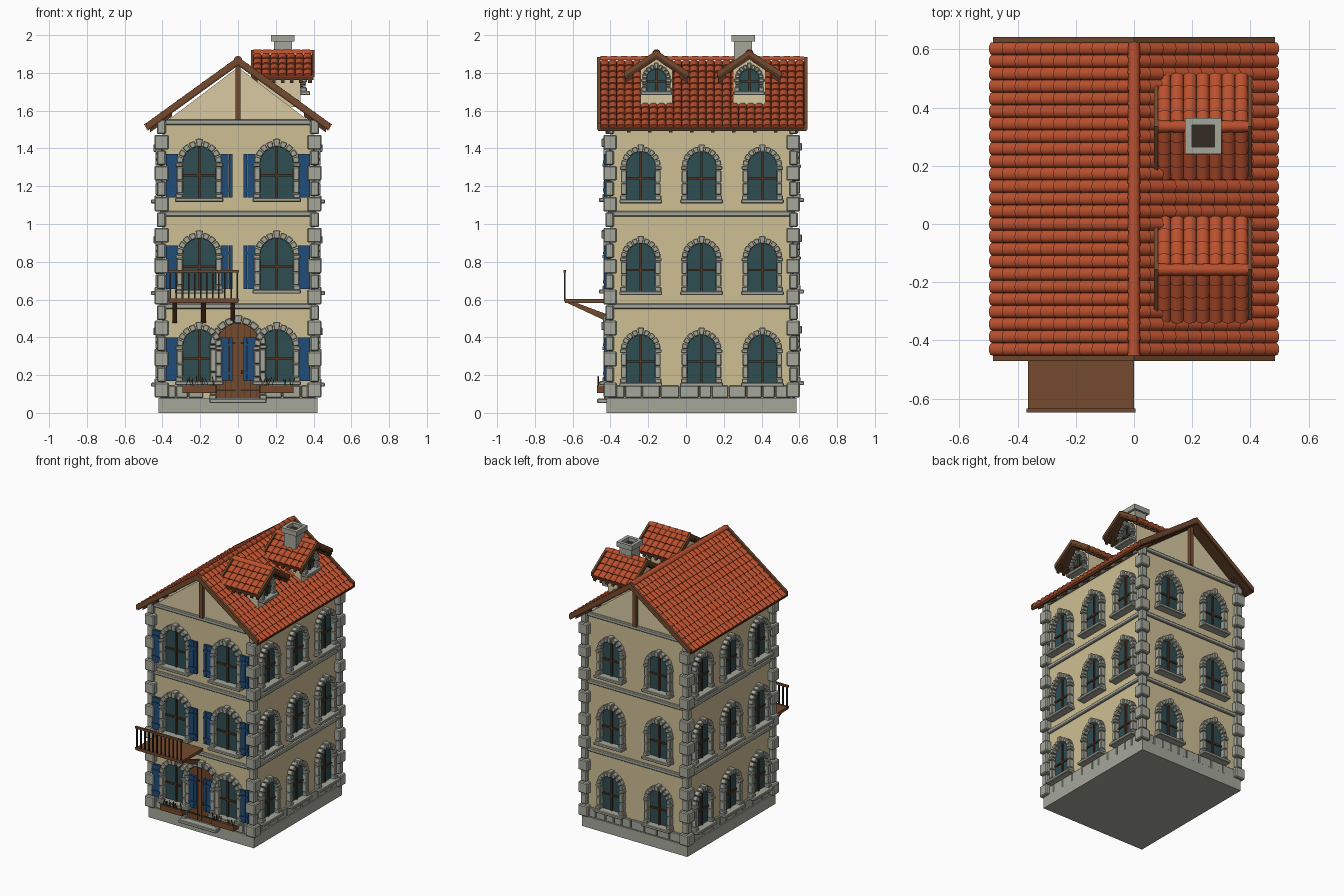
import bpy, bmesh, math, random
from mathutils import Matrix, Vector

if "Cube" in bpy.data.objects:
    bpy.data.objects.remove(bpy.data.objects["Cube"])
random.seed(4)
I = Matrix.Identity(4)

def mat(name, rgb):
    m = bpy.data.materials.new(name)
    lin = [((c / 255 + 0.055) / 1.055) ** 2.4 for c in rgb]
    m.diffuse_color = (*lin, 1)
    m.use_nodes = True
    m.node_tree.nodes["Principled BSDF"].inputs["Base Color"].default_value = m.diffuse_color
    return m

CREAM = mat("cream plaster", (207, 191, 148))
PALE = mat("pale plaster", (216, 202, 162))
STONE = mat("grey stone", (165, 167, 155))
GLASS = mat("teal glass", (47, 77, 82))
BLUE = mat("blue paint", (32, 77, 122))
WOOD = mat("brown wood", (116, 74, 45))
DARK = mat("dark wood", (82, 52, 32))
TILE = mat("terracotta", (186, 80, 46))
IRON = mat("black iron", (52, 44, 36))

def make(name, bm, material, smooth=False, bevel=0):
    bmesh.ops.recalc_face_normals(bm, faces=bm.faces[:])
    me = bpy.data.meshes.new(name)
    bm.to_mesh(me)
    bm.free()
    me.materials.append(material)
    ob = bpy.data.objects.new(name, me)
    bpy.context.collection.objects.link(ob)
    if bevel:
        b = ob.modifiers.new("bevel", 'BEVEL')
        b.width, b.segments = bevel, 1
    if smooth:
        bpy.ops.object.select_all(action='DESELECT')
        ob.select_set(True)
        bpy.context.view_layer.objects.active = ob
        bpy.ops.object.shade_smooth_by_angle(angle=math.radians(40))
    return ob

def loft(bm, a, b):
    """Closed solid between two matching rings."""
    a, b = [bm.verts.new(p) for p in a], [bm.verts.new(p) for p in b]
    n = len(a)
    bm.faces.new(a)
    bm.faces.new(b[::-1])
    for i in range(n):
        bm.faces.new((a[i], b[i], b[(i + 1) % n], a[(i + 1) % n]))

def prism(bm, pts, v0, v1, M=I):
    loft(bm, [M @ Vector((u, v0, w)) for u, w in pts], [M @ Vector((u, v1, w)) for u, w in pts])

def box(bm, x0, x1, y0, y1, z0, z1, M=I):
    prism(bm, [(x0, z0), (x1, z0), (x1, z1), (x0, z1)], y0, y1, M)

def simple_box(name, material, *dims, **kw):
    bm = bmesh.new()
    box(bm, *dims)
    return make(name, bm, material, **kw)

def arch(hw, z0, spring, n=16):
    return [(-hw, z0), (hw, z0)] + [(hw * math.cos(math.pi * i / n), spring + hw * math.sin(math.pi * i / n))
                                    for i in range(n + 1)]

# Wall shell, plinth and facade frames (local -y points outward)
HX, Y0, Y1 = 0.40, -0.40, 0.565
YC, HY = (Y0 + Y1) / 2, (Y1 - Y0) / 2
def facade(x, y, deg):
    return Matrix.Translation((x, y, 0)) @ Matrix.Rotation(math.radians(deg), 4, 'Z')
FRONT, RIGHT = facade(0, Y0, 0), facade(HX, YC, 90)
BACK, LEFT = facade(0, Y1, 180), facade(-HX, YC, -90)
simple_box("walls", CREAM, -HX, HX, Y0, Y1, 0.05, 1.55)
simple_box("plinth", STONE, -0.42, 0.42, -0.42, 0.585, 0, 0.08)
bm = bmesh.new()
prism(bm, [(-0.37, 1.55), (0.37, 1.55), (0, 1.83)], Y0, Y1)
make("gable_wall", bm, PALE)

# String courses between floors
bm = bmesh.new()
for z in (0.55, 1.04, 1.525):
    box(bm, -HX - 0.015, HX + 0.015, Y0 - 0.015, Y1 + 0.015, z, z + 0.028)
make("string_courses", bm, STONE, bevel=0.005)

# Base course of stone blocks, broken at the door
bm = bmesh.new()
for M, half in ((FRONT, HX), (BACK, HX), (RIGHT, HY), (LEFT, HY)):
    u = -half
    while u < half - 0.02:
        e = min(half, u + random.uniform(0.06, 0.11))
        if not (M is FRONT and e > -0.12 and u < 0.12):
            box(bm, u + 0.002, e - 0.002, -0.015, 0.01, 0.08, 0.145, M)
        u = e
make("base_course", bm, STONE, bevel=0.004)

# Corner quoins, alternating in size
bm = bmesh.new()
for sx in (-1, 1):
    for yc, sy in ((Y0, -1), (Y1, 1)):
        for i in range(18):
            out, inn = ((0.042, 0.034), (0.03, 0.018))[i % 2]
            z = 0.08 + i * 0.082
            xs = sorted((sx * (HX + out), sx * (HX - inn)))
            ys = sorted((yc + sy * out * 0.9, yc - sy * inn))
            box(bm, *xs, *ys, z + 0.002, z + 0.08)
make("corner_quoins", bm, STONE, bevel=0.006)

# Windows: glass, bars, jambs, arch stones and sill
glass, bars, stone, sills = (bmesh.new() for _ in range(4))
def surround(M, hw, fw, z0, spring, depth):
    for s in (-1, 1):
        zm = z0 + (spring - z0) * 0.5
        for a, b, g in ((z0, z0 + 0.025, 0.004), (z0 + 0.027, zm, 0), (zm + 0.002, spring - 0.022, 0),
                        (spring - 0.02, spring, 0.005)):
            u = sorted((s * hw, s * (hw + fw + g)))
            box(stone, *u, -depth - g, 0, a, b, M)
    n = 9
    for i in range(n):
        g = 0.01 if i == n // 2 else 0
        a0, a1 = math.pi * i / n + 0.02, math.pi * (i + 1) / n - 0.02
        pts = [(r * math.cos(a), spring + r * math.sin(a)) for r, a in
               ((hw, a0), (hw + fw + g, a0), (hw + fw + g, (a0 + a1) / 2), (hw + fw + g, a1), (hw, a1))]
        prism(stone, pts, -depth - g, 0, M)

def window(M, u, z0, hw, spring, fw, depth=0.038):
    M = M @ Matrix.Translation((u, 0, 0))
    prism(glass, arch(hw + 0.003, z0, z0 + spring), -0.006, 0.002, M)
    box(bars, -0.006, 0.006, -0.015, 0, z0, z0 + spring + hw, M)
    zb = z0 + (spring + hw) * 0.45
    box(bars, -hw, hw, -0.014, 0, zb - 0.006, zb + 0.006, M)
    surround(M, hw, fw, z0, z0 + spring, depth)
    w = hw + fw + 0.008
    box(sills, -w, w, -depth - 0.022, 0, z0 - 0.018, z0 + 0.003, M)

FLOORS = [0.165 + 0.485 * i for i in range(3)]
DORMERS = (-0.157, 0.335)
for z in FLOORS:
    for s in (-1, 1):
        window(FRONT, s * 0.205, z, 0.087, 0.187, 0.033)
        window(BACK, s * 0.19, z, 0.075, 0.18, 0.03)
    for u in (-0.322, 0, 0.322):
        window(RIGHT, u, z - 0.008, 0.075, 0.18, 0.03)
        window(LEFT, u, z - 0.008, 0.075, 0.18, 0.03)
for y in DORMERS:
    window(facade(0.33, y, 90), 0, 1.70, 0.05, 0.07, 0.025, 0.03)

# Front door with its surround, straps, handle and step
surround(FRONT, 0.115, 0.033, 0.07, 0.36, 0.03)
bm = bmesh.new()
prism(bm, arch(0.115, 0.07, 0.36), -0.014, 0, FRONT)
make("door", bm, WOOD)
bm = bmesh.new()
for i in range(-3, 4):
    u = i * 0.033
    box(bm, u - 0.0015, u + 0.0015, -0.016, -0.01, 0.075, 0.36 + math.sqrt(0.115 ** 2 - u * u), FRONT)
make("door_grooves", bm, DARK)
bm = bmesh.new()
for s in (-1, 1):
    for z in (0.12, 0.37):
        box(bm, *sorted((s * 0.012, s * 0.11)), -0.02, -0.01, z - 0.005, z + 0.005, FRONT)
box(bm, 0.015, 0.035, -0.035, -0.01, 0.205, 0.225, FRONT)
make("door_ironwork", bm, IRON)
simple_box("door_step", STONE, -0.15, 0.15, -0.47, -0.40, 0.052, 0.075, bevel=0.004)
make("window_glass", glass, GLASS)
make("window_bars", bars, DARK)
make("window_surrounds", stone, STONE, bevel=0.004)
make("window_sills", sills, STONE, bevel=0.004)

# Shutters with battens on the front
panels, battens = bmesh.new(), bmesh.new()
for z in FLOORS:
    for c in (-0.205, 0.205):
        for s in (-1, 1):
            a, b = sorted((c + s * 0.112, c + s * 0.177))
            for k in range(3):
                w = (b - a) / 3
                box(panels, a + k * w + 0.0008, a + (k + 1) * w - 0.0008, -0.033, -0.016, z + 0.005, z + 0.235, FRONT)
            for zz in (z + 0.045, z + 0.195):
                box(battens, a, b, -0.04, -0.03, zz - 0.007, zz + 0.007, FRONT)
make("shutters", panels, BLUE)
make("shutter_battens", battens, BLUE)

# Flower boxes with small sprigs
bm, sp = bmesh.new(), bmesh.new()
for c in (-0.205, 0.205):
    box(bm, c - 0.088, c + 0.088, -0.47, -0.40, 0.105, 0.145)
    for i in range(14):
        R = Matrix.Translation((c + random.uniform(-0.08, 0.08), random.uniform(-0.466, -0.462), 0.14)) \
            @ Matrix.Rotation(random.uniform(-0.5, 0.5), 4, 'Y')
        box(sp, -0.002, 0.002, -0.002, 0.002, 0, random.uniform(0.035, 0.055), R)
make("flower_boxes", bm, WOOD)
make("flower_sprigs", sp, IRON)

# Balcony: deck, rails, balusters and braces
simple_box("balcony_deck", WOOD, -0.365, 0, -0.64, -0.40, 0.582, 0.602)
bm = bmesh.new()
box(bm, -0.37, 0.006, -0.648, -0.634, 0.742, 0.756)
box(bm, -0.37, 0.006, -0.646, -0.634, 0.59, 0.605)
make("balcony_rails", bm, WOOD)
bm = bmesh.new()
for i in range(12):
    x = -0.358 + i * 0.0321
    box(bm, x - 0.004, x + 0.004, -0.645, -0.637, 0.6, 0.745)
make("balcony_balusters", bm, IRON)
bm = bmesh.new()
for x in (-0.335, -0.183, -0.028):
    prism(bm, [(-0.40, 0.475), (-0.40, 0.515), (-0.60, 0.59), (-0.635, 0.585)], -x - 0.013, -x + 0.013,
          Matrix.Rotation(math.pi / 2, 4, 'Z'))
make("balcony_braces", bm, WOOD)

# Tiled gable roof with its ridge along local y
def roof(name, M, half, y0, y1, zr, drop, cols, rows, barge, depth, tails):
    tiles, deck, trim, tail = (bmesh.new() for _ in range(4))
    def band(bm, top, thick, ya, yb, xa=0.0, xb=half):
        for s in (-1, 1):
            z = lambda x: zr - top - drop * x / half
            prism(bm, [(s * xa, z(xa)), (s * xb, z(xb)), (s * xb, z(xb) - thick), (s * xa, z(xa) - thick)], ya, yb, M)
    band(deck, 0.024, 0.022, y0 + 0.005, y1 - 0.005, 0, half - 0.006)
    for ya, yb in ((y0, y0 + barge), (y1 - barge, y1)):
        band(trim, 0, depth, ya, yb)
    for i in range(tails):
        y = y0 + (i + 0.5) * (y1 - y0) / tails
        band(tail, 0.044, 0.02, y - 0.01, y + 0.01, half * 0.72, half * 0.96)
    L = math.hypot(half, drop)
    ya, yb = y0 + barge, y1 - barge
    w, step = (yb - ya) / cols, L / rows
    arc = [math.pi * k / 6 for k in range(7)]
    for s in (-1, 1):
        up, n = Vector((-s * half, 0, drop)) / L, Vector((s * drop, 0, half)) / L
        eave = Vector((s * half, 0, zr - drop - 0.026))
        for j in range(rows):
            for i in range(cols):
                rings = []
                for t, h, lift in ((j * step, 0.017, 0.006), ((j + 1.1) * step, 0.014, 0)):
                    t = min(t, L)
                    o = eave + up * t + Vector((0, ya + (i + 0.5) * w, 0))
                    base = [o + Vector((0, w / 2, 0)) - n * 0.002, o - Vector((0, w / 2, 0)) - n * 0.002]
                    pts = [o + Vector((0, math.cos(a) * w * 0.5, 0)) + n * (lift + math.sin(a) * h) for a in arc]
                    rings.append([M @ p for p in [base[0]] + pts + [base[1]]])
                loft(tiles, *rings)
    k = round((yb - ya) / 0.055)
    for i in range(k):
        rings = [[M @ Vector((math.cos(a) * r, ya + (i + e) * (yb - ya) / k, zr - 0.017 + math.sin(a) * r))
                  for a in arc] for e, r in ((0, 0.022), (1, 0.019))]
        loft(tiles, *rings)
    make(name + "_tiles", tiles, TILE, smooth=True)
    make(name + "_deck", deck, DARK)
    make(name + "_bargeboards", trim, WOOD)
    make(name + "_rafter_tails", tail, DARK)

roof("roof", I, 0.485, -0.47, 0.642, 1.885, 0.35, 25, 11, 0.018, 0.036, 10)
bm = bmesh.new()
for y in (Y0 - 0.025, Y1):
    box(bm, -0.013, 0.013, y, y + 0.025, 1.55, 1.86)
make("king_posts", bm, WOOD)

# Dormers on the right-hand slope
for i, y in enumerate(DORMERS):
    M = Matrix.Translation((0, y, 0)) @ Matrix.Rotation(-math.pi / 2, 4, 'Z')
    bm = bmesh.new()
    prism(bm, [(-0.085, 1.62), (0.085, 1.62), (0.085, 1.815), (0, 1.872), (-0.085, 1.815)], 0.10, 0.33, M)
    make(f"dormer_wall_{i + 1}", bm, PALE)
    roof(f"dormer_roof_{i + 1}", M, 0.172, 0.068, 0.405, 1.92, 0.115, 7, 4, 0.014, 0.026, 7)

# Chimney with hollow cap
simple_box("chimney_stack", STONE, 0.19, 0.285, 0.255, 0.35, 1.68, 1.968)
bm = bmesh.new()
for a in ((0.175, 0.30, 0.24, 0.264), (0.175, 0.30, 0.341, 0.365), (0.175, 0.199, 0.264, 0.341),
          (0.276, 0.30, 0.264, 0.341)):
    box(bm, *a, 1.965, 2.0)
make("chimney_cap", bm, STONE)
simple_box("chimney_flue", IRON, 0.199, 0.276, 0.264, 0.341, 1.966, 1.974)
